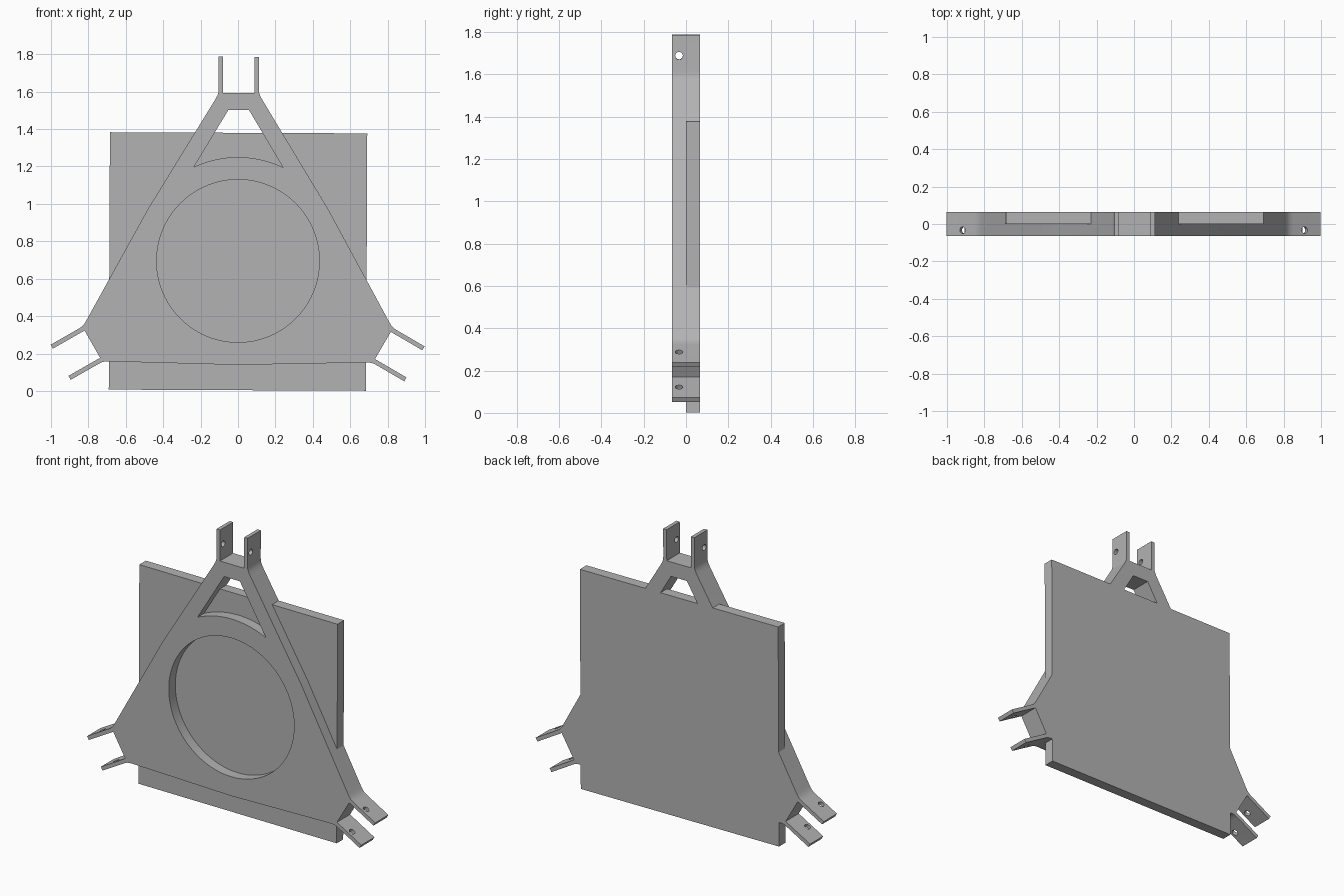
import bpy
import bmesh
import math
from mathutils import Matrix, Vector

cube = bpy.data.objects.get("Cube")
if cube:
    bpy.data.objects.remove(cube, do_unlink=True)

CENTER = Vector((0, 0.695))
PLATE_CENTER = Vector((0, 0.692))
TILT = -0.0045          # the whole part leans very slightly clockwise
HALF_DEPTH = 0.065

grey = bpy.data.materials.new("light_grey")
grey.use_nodes = True
grey.diffuse_color = (0.45, 0.45, 0.45, 1)
grey.node_tree.nodes["Principled BSDF"].inputs["Base Color"].default_value = grey.diffuse_color


def turn(point, angle):
    return Matrix.Rotation(angle, 2) @ Vector(point)


def prism(name, outline, y0, y1, center=CENTER):
    """Extrude an x-z outline from y0 to y1."""
    bm = bmesh.new()
    pts = [turn(p, TILT) + center for p in outline]
    face = bm.faces.new([bm.verts.new((p.x, y0, p.y)) for p in pts])
    ext = bmesh.ops.extrude_face_region(bm, geom=[face])
    verts = [g for g in ext["geom"] if isinstance(g, bmesh.types.BMVert)]
    bmesh.ops.translate(bm, verts=verts, vec=(0, y1 - y0, 0))
    bmesh.ops.recalc_face_normals(bm, faces=bm.faces)
    return finish(name, bm)


def finish(name, bm):
    mesh = bpy.data.meshes.new(name)
    bm.to_mesh(mesh)
    bm.free()
    mesh.materials.append(grey)
    obj = bpy.data.objects.new(name, mesh)
    bpy.context.collection.objects.link(obj)
    return obj


def cut(obj, cutter):
    """Subtract a cutter and discard it."""
    mod = obj.modifiers.new("cut", "BOOLEAN")
    mod.operation = "DIFFERENCE"
    mod.solver = "EXACT"
    mod.object = cutter
    graph = bpy.context.evaluated_depsgraph_get()
    mesh = bpy.data.meshes.new_from_object(obj.evaluated_get(graph))
    obj.modifiers.clear()
    obj.data = mesh
    bpy.data.objects.remove(cutter, do_unlink=True)


def arc(radius, start, end, steps):
    return [(radius * math.cos(start + (end - start) * i / steps),
             radius * math.sin(start + (end - start) * i / steps)) for i in range(steps + 1)]


# Frame outline: one forked corner repeated three times, with bowed sides between
half_fork = [(0.126, 0.862), (0.115, 0.882), (0.109, 0.9), (0.108, 0.92),
             (0.108, 1.092), (0.084, 1.092), (0.084, 0.897)]
fork = half_fork + [(-x, z) for x, z in reversed(half_fork)]
side_middle = [turn((0, 0.556), math.radians(60 + d)) for d in (-10, 0, 10)]
side_middle[0] = side_middle[0] * 1.011
side_middle[2] = side_middle[2] * 1.011
outline = []
for k in range(3):
    outline += [turn(p, math.radians(120 * k)) for p in fork + side_middle]
frame = prism("triangular_frame", outline, -HALF_DEPTH, HALF_DEPTH)

# Round opening
cut(frame, prism("round_cutter", arc(0.435, 0, math.tau, 96)[:-1], -0.2, 0.2))

# Window below the top fork, with a curved sill
edge = math.acos(0.238 / 0.555)
window = arc(0.555, edge, math.pi - edge, 24) + [(-0.055, 0.807), (0.055, 0.807)]
cut(frame, prism("window_cutter", window, -0.2, 0.2))

# Pin holes across each pair of tabs
for k in range(3):
    bm = bmesh.new()
    place = (Matrix.Translation((CENTER.x, 0, CENTER.y))
             @ Matrix.Rotation(-TILT - math.radians(120 * k), 4, "Y")
             @ Matrix.Translation((0, -0.033, 0.993))
             @ Matrix.Rotation(math.pi / 2, 4, "Y"))
    bmesh.ops.create_cone(bm, cap_ends=True, segments=24, radius1=0.018,
                          radius2=0.018, depth=0.4, matrix=place)
    cut(frame, finish("pin_cutter", bm))

# Square plate let into the back of the frame
s = 0.688
square = [(-s, -s), (s, -s), (s, s), (-s, s)]
cut(frame, prism("recess_cutter", square, 0, 0.2, PLATE_CENTER))
plate = prism("square_back_plate", square, 0, HALF_DEPTH, PLATE_CENTER)

# Smooth the curved walls, keep the edges sharp
bpy.ops.object.select_all(action="DESELECT")
for obj in (frame, plate):
    obj.select_set(True)
bpy.context.view_layer.objects.active = frame
bpy.ops.object.shade_smooth_by_angle(angle=math.radians(30))
